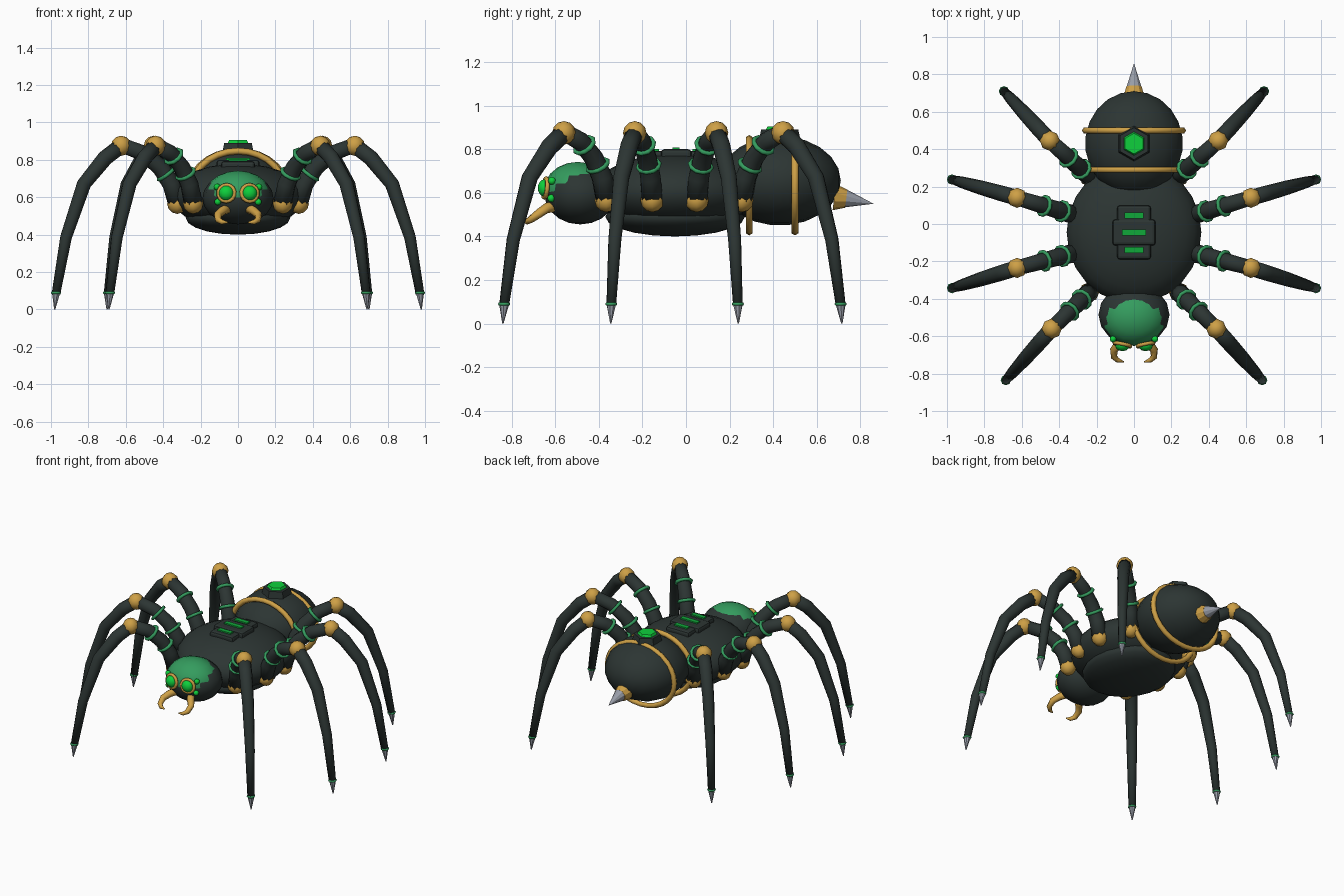
import bpy, bmesh, math
from mathutils import Vector, Matrix

if "Cube" in bpy.data.objects:
    bpy.data.objects.remove(bpy.data.objects["Cube"])


def mat(name, r, g, b):
    lin = lambda c: (c / 255 / 12.92) if c < 11 else ((c / 255 + 0.055) / 1.055) ** 2.4
    m = bpy.data.materials.new(name)
    m.diffuse_color = (lin(r), lin(g), lin(b), 1)
    m.use_nodes = True
    m.node_tree.nodes["Principled BSDF"].inputs["Base Color"].default_value = m.diffuse_color
    return m


DARK = mat("dark_shell", 44, 53, 51)
GOLD = mat("gold", 206, 160, 70)
GREEN = mat("leaf_green", 52, 156, 94)
GLOW = mat("bright_green", 14, 208, 60)
BAR = mat("bar_green", 16, 168, 58)
SILVER = mat("silver", 152, 157, 168)


def finish(bm, name, material, smooth=True):
    bmesh.ops.recalc_face_normals(bm, faces=bm.faces)
    me = bpy.data.meshes.new(name)
    bm.to_mesh(me)
    bm.free()
    me.materials.append(material)
    for p in me.polygons:
        p.use_smooth = smooth
    ob = bpy.data.objects.new(name, me)
    bpy.context.collection.objects.link(ob)
    return ob


def ball(name, loc, radii, material, seg=16, rings=10, axis='Z', smooth=True):
    bm = bmesh.new()
    bmesh.ops.create_uvsphere(bm, u_segments=seg, v_segments=rings, radius=1)
    if axis == 'Y':
        bm.transform(Matrix.Rotation(math.pi / 2, 4, 'X'))
    bm.transform(Matrix.Translation(loc) @ Matrix.Diagonal((*radii, 1)))
    return finish(bm, name, material, smooth)


def cone(name, a, b, r1, r2, material, seg=8, smooth=False):
    a, b = Vector(a), Vector(b)
    bm = bmesh.new()
    bmesh.ops.create_cone(bm, cap_ends=True, segments=seg, radius1=r1, radius2=r2,
                          depth=(b - a).length)
    bm.transform(Matrix.Translation((a + b) / 2) @ (b - a).to_track_quat('Z', 'Y').to_matrix().to_4x4())
    return finish(bm, name, material, smooth)


def box(name, loc, size, material, bevel=0.0):
    bm = bmesh.new()
    bmesh.ops.create_cube(bm, size=1)
    bm.transform(Matrix.Translation(loc) @ Matrix.Diagonal((*size, 1)))
    ob = finish(bm, name, material, False)
    if bevel:
        m = ob.modifiers.new("bevel", 'BEVEL')
        m.width, m.segments = bevel, 2
    return ob


def tube(name, pts, radii, material, ref, sides=10):
    pts, ref = [Vector(p) for p in pts], Vector(ref)
    bm, loops = bmesh.new(), []
    for i, p in enumerate(pts):
        t = (pts[min(i + 1, len(pts) - 1)] - pts[max(i - 1, 0)]).normalized()
        u = (ref - t * ref.dot(t)).normalized()
        v = t.cross(u)
        loops.append([bm.verts.new(p + radii[i] * (u * math.cos(k * math.tau / sides)
                      + v * math.sin(k * math.tau / sides))) for k in range(sides)])
    for a, b in zip(loops, loops[1:]):
        for k in range(sides):
            j = (k + 1) % sides
            bm.faces.new((a[k], a[j], b[j], b[k]))
    bm.faces.new(loops[0])
    bm.faces.new(loops[-1])
    return finish(bm, name, material)


def ring(name, loc, axis, rx, ry, r, material, seg=10, minor=6):
    bm, loops = bmesh.new(), []
    for i in range(seg):
        a = i * math.tau / seg
        c, s = math.cos(a), math.sin(a)
        loops.append([bm.verts.new(((rx + r * math.cos(w)) * c, (ry + r * math.cos(w)) * s, r * math.sin(w)))
                      for w in (k * math.tau / minor for k in range(minor))])
    for i in range(seg):
        a, b = loops[i], loops[(i + 1) % seg]
        for k in range(minor):
            j = (k + 1) % minor
            bm.faces.new((a[k], b[k], b[j], a[j]))
    bm.transform(Matrix.Translation(loc) @ Vector(axis).to_track_quat('Z', 'X').to_matrix().to_4x4())
    return finish(bm, name, material)


# Thorax and belly
ball("thorax", (0, -0.045, 0.605), (0.36, 0.38, 0.175), DARK, 24, 14)
ball("belly", (0, -0.05, 0.49), (0.28, 0.32, 0.09), DARK, 20, 10)

# Back plates with glowing bars
box("back_plate_long", (0, -0.045, 0.76), (0.18, 0.29, 0.066), DARK, 0.015)
box("back_plate_wide", (0, -0.045, 0.765), (0.23, 0.14, 0.07), DARK, 0.015)
for i, (y, w, z) in enumerate(((0.045, 0.10, 0.795), (-0.045, 0.13, 0.802), (-0.14, 0.10, 0.795))):
    box(f"back_bar_{i + 1}", (0, y, z), (w, 0.032, 0.014), BAR)

# Abdomen with gold bands, jewel and sting
ball("abdomen", (0, 0.43, 0.655), (0.265, 0.28, 0.205), DARK, 18, 11, 'Y')
for i, (y, rx) in enumerate(((0.29, 0.25), (0.50, 0.26))):
    ring(f"abdomen_band_{i + 1}", (0, y, 0.635), (0, 1, 0), 0.212, rx, 0.018, GOLD, 28)
    ob = bpy.context.collection.objects[f"abdomen_band_{i + 1}"]
    # make sure the wide axis of the band lies along x
    if ob.dimensions.z > ob.dimensions.x:
        ob.data.transform(Matrix.Translation((0, y, 0.635)) @ Matrix.Rotation(math.pi / 2, 4, 'Y')
                          @ Matrix.Translation((0, -y, -0.635)))
cone("jewel_base", (0, 0.43, 0.83), (0, 0.43, 0.89), 0.098, 0.085, DARK, 6)
cone("jewel", (0, 0.43, 0.885), (0, 0.43, 0.905), 0.066, 0.055, GLOW, 6)
cone("sting_collar", (0, 0.68, 0.58), (0, 0.735, 0.573), 0.06, 0.042, GOLD, 10)
cone("sting", (0, 0.73, 0.574), (0, 0.86, 0.55), 0.042, 0.0, SILVER, 10)

# Head and green cap
ball("head", (0, -0.485, 0.595), (0.19, 0.165, 0.14), DARK, 16, 10)
ball("head_cap", (0, -0.497, 0.612), (0.176, 0.155, 0.13), GREEN, 16, 10)

for s, side in ((1, "right"), (-1, "left")):
    # Eyes
    ring(f"eye_rim_{side}", (s * 0.062, -0.645, 0.622), (s * 0.2, -1, 0.1), 0.044, 0.044, 0.011, GOLD, 14)
    ball(f"eye_{side}", (s * 0.062, -0.648, 0.622), (0.04, 0.032, 0.04), GLOW, 12, 8)
    ball(f"small_eye_upper_{side}", (s * 0.112, -0.615, 0.655), (0.018,) * 3, GLOW, 8, 6)
    ball(f"small_eye_lower_{side}", (s * 0.108, -0.618, 0.575), (0.018,) * 3, GLOW, 8, 6)
    # Mandibles
    tube(f"mandible_{side}", [(s * x, y, z) for x, y, z in (
        (0.05, -0.59, 0.54), (0.08, -0.64, 0.53), (0.108, -0.675, 0.505),
        (0.106, -0.712, 0.478), (0.085, -0.73, 0.467), (0.055, -0.738, 0.465))],
        (0.026, 0.024, 0.021, 0.017, 0.013, 0.004), GOLD, (0, 0, 1), 8)

    # Legs: hip, knee and foot positions for each
    for name, hip, knee, foot in (
            ("front", (0.24, -0.365), (0.44, -0.56), (0.69, -0.84)),
            ("front_middle", (0.325, -0.155), (0.625, -0.235), (0.98, -0.345)),
            ("rear_middle", (0.325, 0.05), (0.625, 0.14), (0.98, 0.24)),
            ("rear", (0.24, 0.255), (0.45, 0.445), (0.70, 0.715))):
        h, k, f = (Vector((s * x, y)) for x, y in (hip, knee, foot))
        d = (f - h).normalized()
        ref = (-d.y, d.x, 0)
        on = lambda a, b, t, z: (*a.lerp(b, t), z)
        ball(f"{name}_hip_{side}", (*h, 0.565), (0.054,) * 3, GOLD, 8, 6)
        tube(f"{name}_upper_leg_{side}", [on(h, k, 0, 0.57), on(h, k, 0.1, 0.67), on(h, k, 0.3, 0.76),
             on(h, k, 0.6, 0.835), on(h, k, 1, 0.88)], (0.05, 0.049, 0.046, 0.043, 0.04), DARK, ref)
        for i, (t, z, ax) in enumerate(((0.2, 0.725, 0.11), (0.52, 0.818, 0.07))):
            c = Vector(on(h, k, t, z))
            e = (k - h) * 0.27
            ring(f"{name}_leg_ring_{i + 1}_{side}", c, (e.x, e.y, ax), 0.05, 0.05, 0.011, GREEN, 10)
        ball(f"{name}_knee_{side}", (*k, 0.875), (0.054,) * 3, GOLD, 8, 6)
        tube(f"{name}_lower_leg_{side}", [on(k, f, 0, 0.875), on(k, f, 0.24, 0.81), on(k, f, 0.56, 0.67),
             on(k, f, 0.83, 0.385), on(k, f, 0.98, 0.085)], (0.042, 0.042, 0.038, 0.031, 0.023), DARK, ref)
        ring(f"{name}_ankle_ring_{side}", on(k, f, 0.98, 0.09), (0, 0, 1), 0.02, 0.02, 0.008, GREEN, 8)
        cone(f"{name}_claw_{side}", on(k, f, 0.98, 0.09), (*f, 0), 0.023, 0.003, SILVER, 8)
